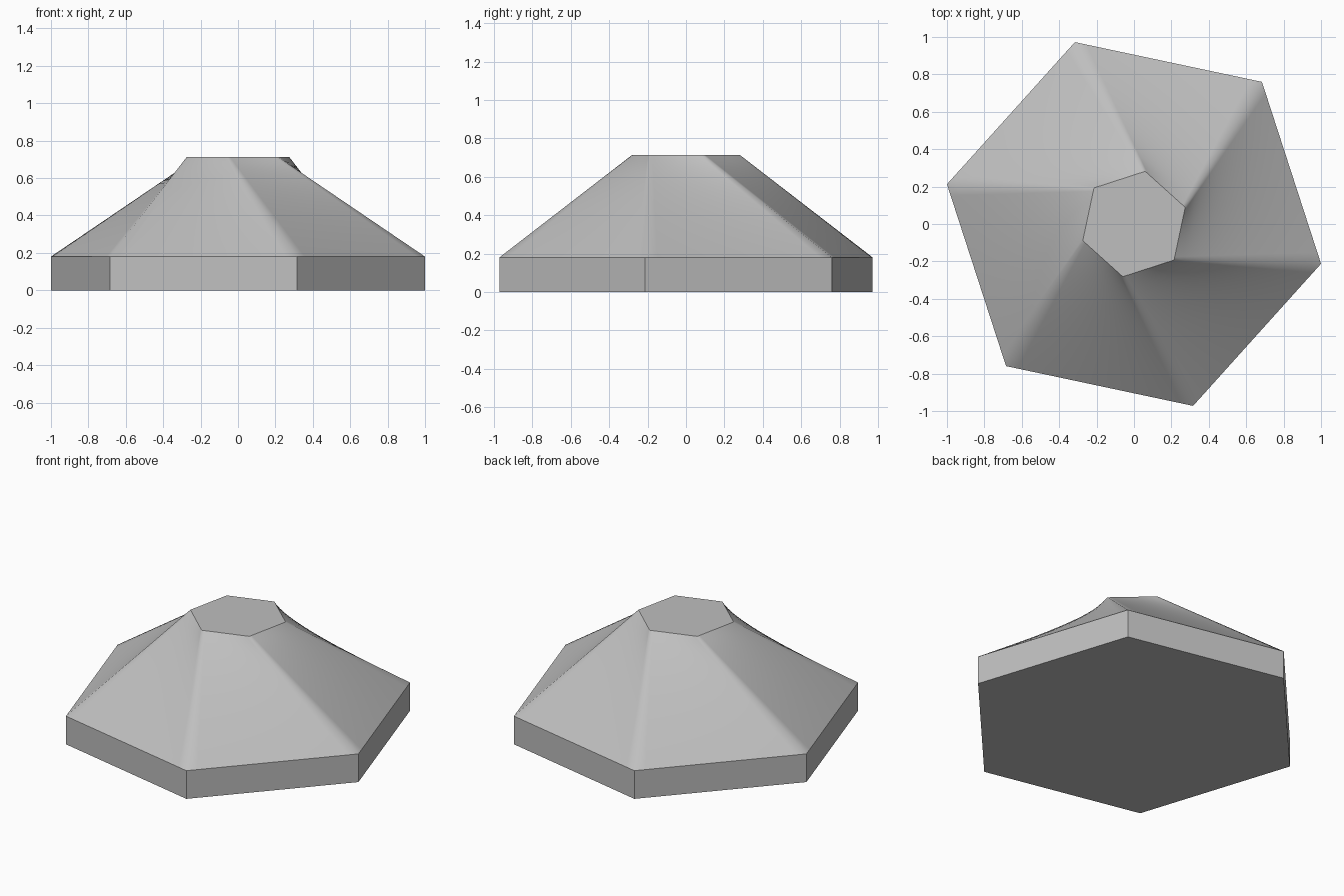
import bpy
import bmesh
import math
from mathutils import Vector

cube = bpy.data.objects.get("Cube")
if cube:
    bpy.data.objects.remove(cube, do_unlink=True)

SIDES = 6
STEPS = 16          # subdivisions of each twisted side, both ways
RIM_Z, TOP_Z = 0.18, 0.713
BASE_R, TOP_R = 1.0224, 0.288
BASE_ANGLE = math.radians(-12)
TWIST = math.radians(-30)


def hexagon(radius, angle, z):
    turn = math.tau / SIDES
    return [Vector((radius * math.cos(angle + i * turn),
                    radius * math.sin(angle + i * turn), z)) for i in range(SIDES)]


def perimeter(corners):
    """Points running round the polygon, STEPS per side."""
    return [corners[i].lerp(corners[(i + 1) % SIDES], s / STEPS)
            for i in range(SIDES) for s in range(STEPS)]


grey = bpy.data.materials.new("plain grey")
grey.use_nodes = True
colour = (0.52, 0.52, 0.52, 1)
grey.diffuse_color = colour
grey.node_tree.nodes["Principled BSDF"].inputs["Base Color"].default_value = colour

bm = bmesh.new()

# Rings: floor, rim, then straight-ruled rings up to the twisted top
floor = perimeter(hexagon(BASE_R, BASE_ANGLE, 0))
rim = perimeter(hexagon(BASE_R, BASE_ANGLE, RIM_Z))
top = perimeter(hexagon(TOP_R, BASE_ANGLE + TWIST, TOP_Z))
rings = [floor] + [[a.lerp(b, t / STEPS) for a, b in zip(rim, top)]
                   for t in range(STEPS + 1)]
rings = [[bm.verts.new(p) for p in ring] for ring in rings]
count = SIDES * STEPS

# Base wall and twisted slopes
for low, high in zip(rings, rings[1:]):
    for i in range(count):
        j = (i + 1) % count
        bm.faces.new((low[i], low[j], high[j], high[i]))

# Underside and flat top
bm.faces.new(list(reversed(rings[0])))
bm.faces.new(rings[-1])

# Smooth slopes, with crisp rims and wall corners
for face in bm.faces:
    face.smooth = True
for ring in (rings[0], rings[1], rings[-1]):
    for i in range(count):
        bm.edges.get((ring[i], ring[(i + 1) % count])).smooth = False
for i in range(0, count, STEPS):
    bm.edges.get((rings[0][i], rings[1][i])).smooth = False

mesh = bpy.data.meshes.new("twisted_hexagonal_base")
bm.to_mesh(mesh)
bm.free()
mesh.materials.append(grey)
bpy.context.collection.objects.link(bpy.data.objects.new("twisted_hexagonal_base", mesh))
